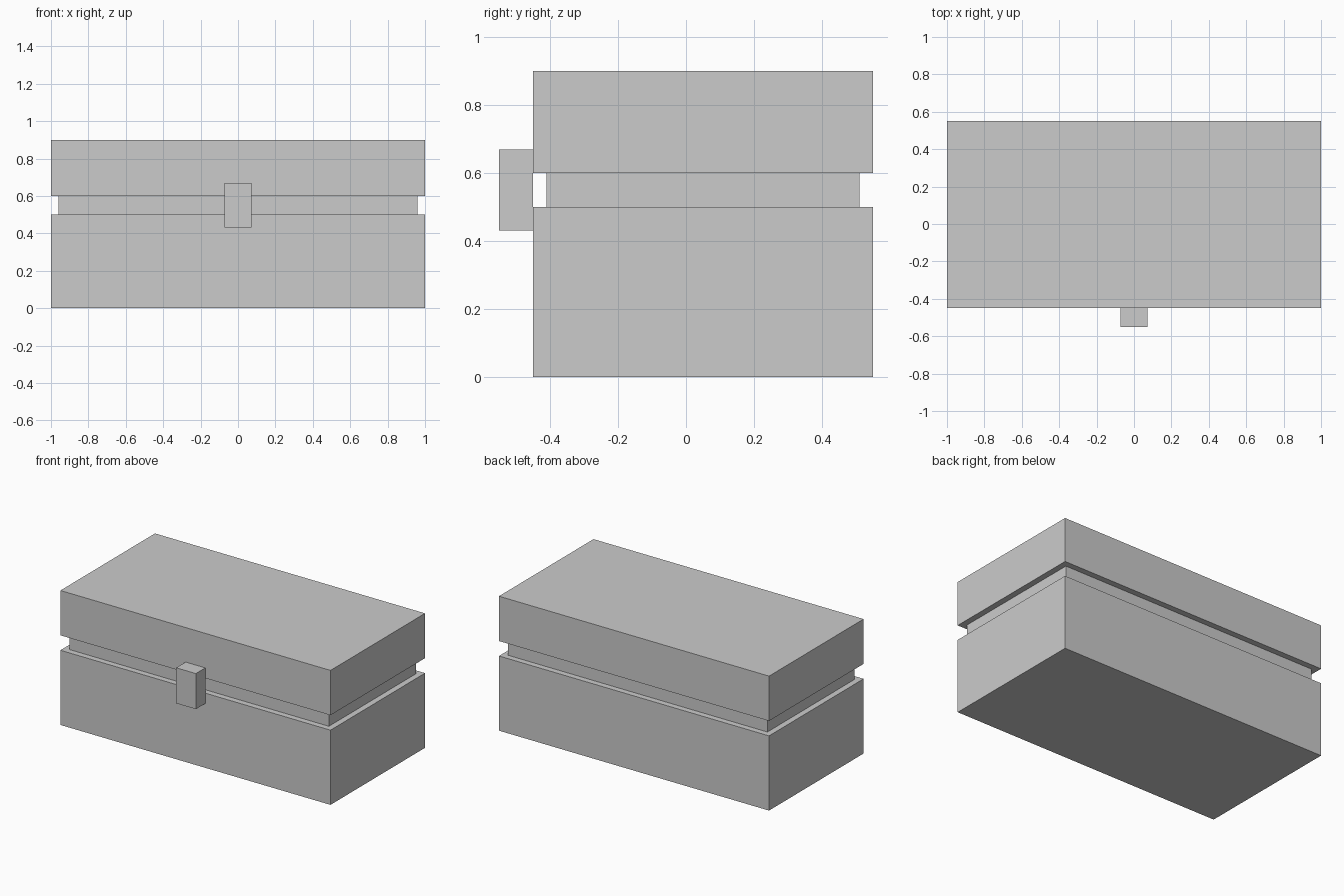
import bpy

if "Cube" in bpy.data.objects:
    bpy.data.objects.remove(bpy.data.objects["Cube"])


def box(name, x, y, z):
    """Axis-aligned box from (min, max) ranges."""
    ranges = (x, y, z)
    bpy.ops.mesh.primitive_cube_add(size=1, location=[(a + b) / 2 for a, b in ranges])
    obj = bpy.context.object
    obj.name = name
    obj.scale = [b - a for a, b in ranges]
    bpy.ops.object.transform_apply(location=False, rotation=False, scale=True)
    return obj


# Chest body and lid share one footprint
box("chest_base", (-1, 1), (-0.45, 0.55), (0, 0.5))
box("chest_lid", (-1, 1), (-0.45, 0.55), (0.6, 0.9))

# Recessed band between base and lid
box("recessed_band", (-0.96, 0.96), (-0.41, 0.51), (0.5, 0.6))

# Front latch bridging the gap
box("latch", (-0.073, 0.073), (-0.55, -0.45), (0.431, 0.669))
